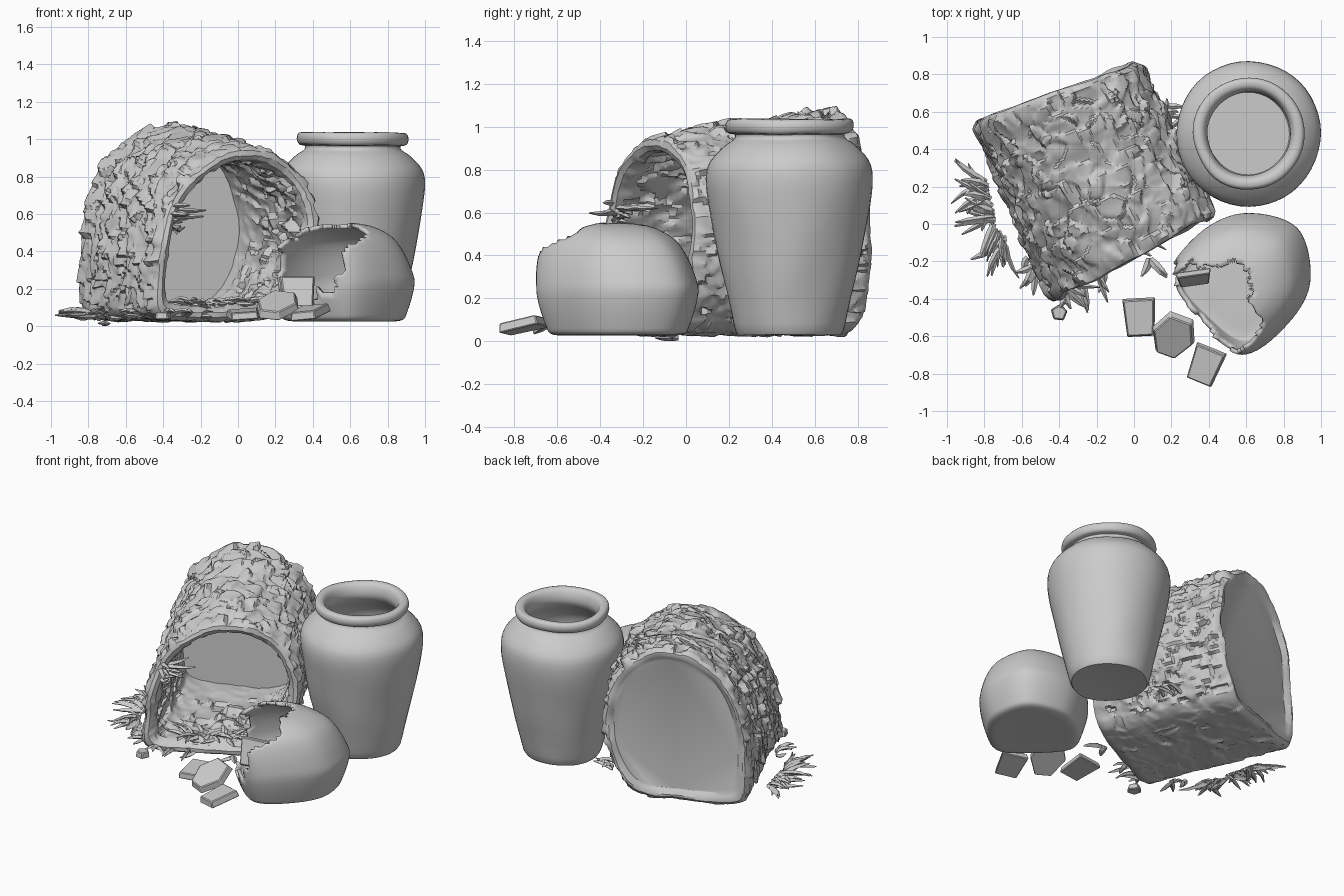
import bpy, bmesh, math, random
from mathutils import Vector, Matrix, noise

random.seed(4)
cube = bpy.data.objects.get("Cube")
if cube:
    bpy.data.objects.remove(cube)

clay = bpy.data.materials.new("grey clay")
clay.use_nodes = True
GREY = (0.6, 0.6, 0.6, 1)
clay.diffuse_color = GREY
clay.node_tree.nodes["Principled BSDF"].inputs["Base Color"].default_value = GREY


def finish(name, bm, angle=None):
    bmesh.ops.recalc_face_normals(bm, faces=bm.faces)
    mesh = bpy.data.meshes.new(name)
    bm.to_mesh(mesh)
    bm.free()
    obj = bpy.data.objects.new(name, mesh)
    bpy.context.collection.objects.link(obj)
    mesh.materials.append(clay)
    if angle:
        bpy.ops.object.select_all(action='DESELECT')
        obj.select_set(True)
        bpy.context.view_layer.objects.active = obj
        bpy.ops.object.shade_smooth_by_angle(angle=math.radians(angle))
    return obj


def loft(rings):
    """Skin a list of closed rings and cap both ends."""
    bm = bmesh.new()
    loops = [[bm.verts.new(p) for p in ring] for ring in rings]
    n = len(loops[0])
    for a, b in zip(loops, loops[1:]):
        for i in range(n):
            j = (i + 1) % n
            bm.faces.new((a[i], a[j], b[j], b[i]))
    bm.faces.new(loops[0])
    bm.faces.new(loops[-1])
    return bm


def spline(pts, steps, closed=False):
    """Catmull-Rom curve through the points."""
    pts = [Vector(p) for p in pts]
    n = len(pts)
    pick = (lambda k: pts[k % n]) if closed else (lambda k: pts[max(0, min(n - 1, k))])
    out = []
    for i in range(n if closed else n - 1):
        a, b, c, d = (pick(i + k) for k in (-1, 0, 1, 2))
        for s in range(steps):
            t = s / steps
            out.append(b + (c - a) * t / 2 + (2 * a - 5 * b + 4 * c - d) * t * t / 2
                       + (3 * b - a - 3 * c + d) * t ** 3 / 2)
    return out if closed else out + [pts[-1]]


# --- Barrel-shaped shelter: a flaky arched tube, open at the front ---
arch = [(0, .03), (.2, .03), (.34, .08), (.445, .24), (.485, .45), (.44, .67), (.32, .84), (.15, .94),
        (0, .965), (-.14, .94), (-.31, .84), (-.43, .67), (-.48, .45), (-.48, .22), (-.435, .06), (-.24, .03)]
section = spline(arch, 14, closed=True)
MID = Vector((0, .48))
place = Matrix.Translation((-.2, .25, 0)) @ Matrix.Rotation(math.radians(25), 4, 'Z')


def shelter_point(p, y, inset, rough):
    q = MID + (p - MID) * (1 - inset / .47)
    along = (y + .47) / .96
    x = q.x * (1.02 - .04 * along) + (q.y - .4) * (.12 - .08 * along)
    z = .03 + (q.y - .03) * (1 + .13 * along)
    y += x * (.05 - .14 * along) + .02 * along
    s = Vector((x * 11, y * 11, z * 16))
    s += noise.noise_vector(s * .6) * .8
    dist, cells = noise.voronoi(s)
    edge = min(1, (dist[1] - dist[0]) * 6)
    flake = noise.cell(cells[0] * 7.3) * .5 + (s - cells[0]).dot(Vector((.3, .5, -.6))) * .7
    low = 1 if z > .09 else .35
    push = rough * low * (flake * edge * .042 + noise.noise(Vector((x, y, z)) * 6) * .018 - .006)
    out = (p - MID).normalized()
    wob = noise.noise(Vector((x, z, y)) * 5) * .04 * (1 - abs(rough))
    return place @ Vector((x + out.x * push, y + wob, max(.012, z + out.y * push)))


stations = [(.465, .075, 0), (.474, .06, 0), (.485, .04, .2), (.485, .025, .4), (.465, .005, .7)]
stations += [(.45 - .875 * k / 76, 0, 1) for k in range(77)]
stations += [(-.45, .005, .6), (-.47, .02, .3), (-.475, .045, .2), (-.46, .07, .2), (-.43, .08, .4)]
stations += [(-.4 + .8 * k / 34, .075, 1 - .9 * (k / 34) ** 3) for k in range(35)]
shelter = loft([[shelter_point(p, *st) for p in section] for st in stations])
finish("arched_shelter", shelter, 32)


# --- Tall jar with rolled lip and hollow inside ---
def wobble(v, amount=.008):
    return v + noise.noise_vector(v * 4) * amount


outer = [(.222, .03), (.25, .045), (.286, .2), (.337, .42), (.375, .63), (.388, .76), (.37, .84),
         (.305, .91), (.26, .94), (.255, .962), (.285, .97), (.298, 1.0), (.287, 1.03),
         (.25, 1.03), (.228, 1.0), (.222, .95), (.25, .9), (.33, .8), (.33, .62), (.26, .25), (.22, .1)]
jar_rings = []
for r, z in spline(outer, 3):
    jar_rings.append([wobble(Vector((.613 + r * math.cos(a), .483 + r * math.sin(a), z)))
                      for a in (math.tau * k / 48 for k in range(48))])
finish("tall_jar", loft(jar_rings), 40)

# --- Broken pot: lopsided bowl with a jagged opening ---
reach = [.355, .405, .365, .35, .405, .33, .385, .325]
outline = spline([(r * math.cos(k * math.pi / 4), r * math.sin(k * math.pi / 4))
                  for k, r in enumerate(reach)], 10, closed=True)
side = [(.05, .03), (.45, .03), (.8, .03), (.9, .08), (1, .21), (.99, .3), (.92, .4), (.8, .475),
        (.56, .53), (.25, .553), (.04, .558)]
pot_rings = []
for s, z in spline(side, 4):
    lean = max(0, z - .25)
    pot_rings.append([Vector((.585 + p.x * s - .2 * lean, -.31 + p.y * s - .16 * lean, z)) for p in outline])
pot = loft(pot_rings)
bmesh.ops.triangulate(pot, faces=pot.faces)
core, way = Vector((.6, -.31, .28)), Vector((-.8, -.2, .5))


def broken(face):
    c = face.calc_center_median()
    d = c - core
    jag = noise.noise(c * 11) * .06 + noise.noise(c * 27) * .02
    return d.dot(way) > .125 + jag and d.y < .1 + jag and c.z > .08 + jag * .6


bmesh.ops.delete(pot, geom=[f for f in pot.faces if broken(f)], context='FACES')
pot_obj = finish("broken_pot", pot, 35)
shell = pot_obj.modifiers.new("wall", 'SOLIDIFY')
shell.thickness = .022
shell.offset = -1


# --- Loose shards: irregular bevelled slabs ---
def shard(name, loc, size, rot, sides):
    bm = bmesh.new()
    bmesh.ops.create_cone(bm, cap_ends=True, segments=sides, radius1=.7 if sides == 4 else .53,
                          radius2=.64 if sides == 4 else .47, depth=1,
                          matrix=Matrix.Rotation(math.pi / sides, 4, 'Z'))
    for v in bm.verts:
        v.co.x *= 1 + .2 * v.co.y
        v.co = Vector(a * b for a, b in zip(v.co, size))
    bmesh.ops.bevel(bm, geom=bm.edges[:], offset=.005, segments=1, affect='EDGES')
    turn = Matrix.Rotation(math.radians(rot[2]), 4, 'Z')
    for axis, deg in (('Y', rot[1]), ('X', rot[0])):
        turn = turn @ Matrix.Rotation(math.radians(deg), 4, axis)
    bm.transform(Matrix.Translation(loc) @ turn)
    finish(name, bm)


shard("flat_shard", (.03, -.5, .065), (.165, .21, .04), (6, -4, 3), 4)
shard("round_shard", (.21, -.6, .115), (.23, .28, .045), (28, 6, -20), 6)
shard("front_shard", (.38, -.757, .075), (.16, .205, .045), (12, -5, -22), 4)
shard("leaning_shard", (.32, -.29, .18), (.18, .19, .03), (72, 0, 8), 4)
shard("pebble", (-.4, -.475, .055), (.09, .09, .04), (0, 0, 30), 5)


# --- Straw: bent tapering blades gathered in tufts ---
def blade(bm, root, heading, length, rise):
    go = Vector((math.cos(heading), math.sin(heading), 0))
    across = Vector((-go.y, go.x, 0))
    bend = random.uniform(-.45, .45)
    width = random.uniform(.012, .024)
    rows = []
    for t, w in ((0, .7), (.35, 1), (.7, .8), (1, .25)):
        c = root + go * length * t + across * bend * length * t * t
        c.z = max(.014, c.z + rise * math.sin(t * 2.3))
        thick = Vector((0, 0, .014 * w))
        rows.append([c + across * width * w, c + thick, c - across * width * w, c - thick])
    vs = [[bm.verts.new(p) for p in row] for row in rows]
    for a, b in zip(vs, vs[1:]):
        for i in range(4):
            bm.faces.new((a[i], a[i - 1], b[i - 1], b[i]))
    bm.faces.new(vs[0])
    bm.faces.new(vs[-1])


def tuft(name, start, end, count, heading, length, spread=.5, rise=.04):
    bm = bmesh.new()
    for k in range(count):
        root = Vector(start).lerp(Vector(end), random.random())
        blade(bm, root, math.radians(heading) + random.uniform(-spread, spread),
              length * random.uniform(.55, 1.05), rise * random.uniform(-.3, 1))
    finish(name, bm)


tuft("left_straw", (-.79, .24, .05), (-.74, .02, .06), 26, 182, .215, .7)
tuft("left_lower_straw", (-.76, .02, .05), (-.68, -.12, .05), 15, 245, .2)
tuft("ground_straw", (-.74, -.02, .014), (-.68, -.08, .014), 4, 260, .1, .3, -.02)
tuft("corner_straw", (-.6, -.13, .05), (-.5, -.28, .05), 6, 240, .13)
tuft("front_straw", (-.4, -.36, .05), (-.1, -.22, .05), 8, 285, .16, .6)
tuft("right_straw", (.08, -.18, .05), (.1, -.2, .05), 3, 290, .14, .4)
tuft("back_straw", (.12, .64, .07), (.2, .5, .07), 5, 40, .14, .6)
tuft("floor_straw", (-.3, -.22, .11), (.16, .03, .12), 36, 100, .17, 3, .04)
tuft("rim_straw", (-.42, -.33, .53), (-.36, -.33, .64), 12, 10, .21, .7, .09)
tuft("rim_droop_straw", (-.4, -.34, .56), (-.36, -.33, .6), 7, 20, .09, .8, -.12)
